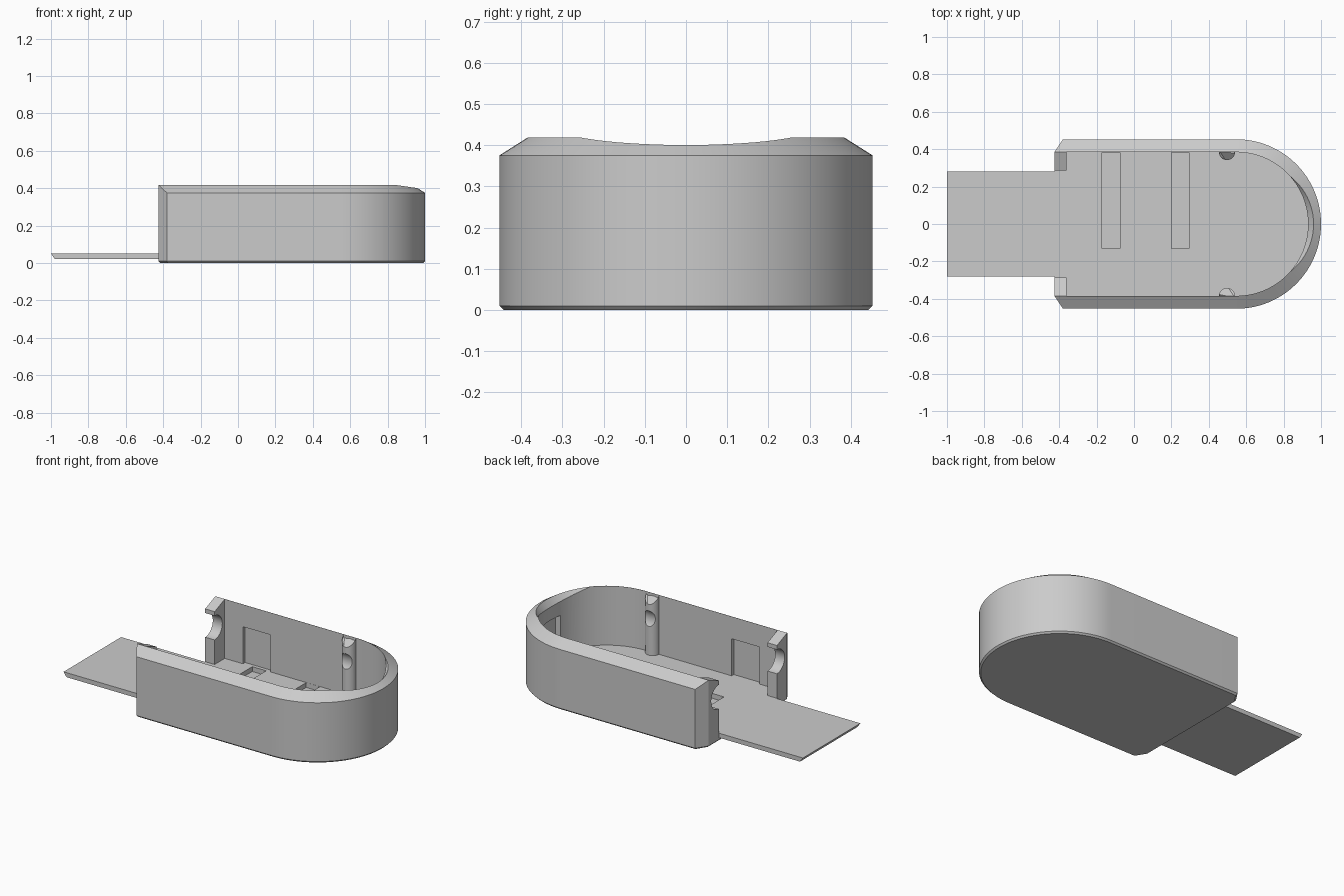
import bpy, bmesh, math

cube = bpy.data.objects.get("Cube")
if cube:
    bpy.data.objects.remove(cube, do_unlink=True)

grey = bpy.data.materials.new("plain grey")
grey.use_nodes = True
colour = (0.6, 0.6, 0.6, 1)
grey.diffuse_color = colour
grey.node_tree.nodes["Principled BSDF"].inputs["Base Color"].default_value = colour

ARC_X = 0.547            # centre of the rounded end
OUTER, INNER = 0.453, 0.384
FRONT_X, FLOOR, TOP = -0.425, 0.05, 0.418


def loft(name, rings):
    """Closed solid through rings that have equal point counts."""
    bm = bmesh.new()
    loops = [[bm.verts.new(p) for p in ring] for ring in rings]
    n = len(loops[0])
    bm.faces.new(loops[0])
    bm.faces.new(loops[-1])
    for a, b in zip(loops, loops[1:]):
        for i in range(n):
            j = (i + 1) % n
            bm.faces.new((a[i], a[j], b[j], b[i]))
    bmesh.ops.remove_doubles(bm, verts=bm.verts, dist=0.0001)
    bmesh.ops.recalc_face_normals(bm, faces=bm.faces)
    mesh = bpy.data.meshes.new(name)
    bm.to_mesh(mesh)
    bm.free()
    mesh.materials.append(grey)
    obj = bpy.data.objects.new(name, mesh)
    bpy.context.collection.objects.link(obj)
    return obj


def outline(r, z, front, corner_x, corner_y):
    """Straight sides, round end and angled front corners."""
    pts = [(front, -corner_y, z), (corner_x, -r, z)]
    steps = 56
    for i in range(steps + 1):
        a = math.pi * (i / steps - 0.5)
        pts.append((ARC_X + r * math.cos(a), r * math.sin(a), z))
    return pts + [(corner_x, r, z), (front, corner_y, z)]


def box(name, x0, x1, y0, y1, z0, z1):
    return loft(name, [[(x0, y0, z), (x1, y0, z), (x1, y1, z), (x0, y1, z)]
                       for z in (z0, z1)])


def circle(r, n=40):
    return [(r * math.cos(2 * math.pi * i / n), r * math.sin(2 * math.pi * i / n))
            for i in range(n)]


def combine(target, tool, operation="DIFFERENCE"):
    tool.hide_render = True
    mod = target.modifiers.new("combine", "BOOLEAN")
    mod.operation, mod.solver, mod.object = operation, "EXACT", tool
    bpy.context.view_layer.objects.active = target
    bpy.ops.object.modifier_apply(modifier=mod.name)
    bpy.data.objects.remove(tool, do_unlink=True)


# Outer shell with a small bottom bevel and a sloping rim
shell = loft("case_shell", [
    outline(OUTER - 0.01, 0, FRONT_X + 0.01, -0.375, 0.38),
    outline(OUTER, 0.01, FRONT_X, -0.38, 0.385),
    outline(OUTER, 0.375, FRONT_X, -0.38, 0.385),
    outline(0.385, TOP, FRONT_X, FRONT_X, 0.385)])

# Main cavity
combine(shell, loft("cavity", [outline(INNER, z, -0.36, -0.3, INNER)
                               for z in (FLOOR, 0.6)]))

# Front opening with sloping tops on its two jambs
half = [(0.285, FLOOR), (0.285, 0.378), (0.385, TOP), (0.385, 0.6)]
section = half + [(-y, z) for y, z in reversed(half)]
combine(shell, loft("opening", [[(x, y, z) for y, z in section]
                                for x in (-0.5, -0.35)]))

# Half-round posts on the side walls with slanted tops
for side in (-1, 1):
    ring = [(0.497 + x, side * 0.385 + y) for x, y in circle(0.043, 32)]
    combine(shell, loft("post", [
        [(x, y, 0.03) for x, y in ring],
        [(x, y, 0.412 - 1.1 * abs(abs(y) - 0.385)) for x, y in ring]]), "UNION")

# Round bites through the jambs and posts, and pockets in the side walls
for side in (-1, 1):
    combine(shell, loft("bite", [[(x, side * 0.285 + a, 0.277 + b)
                                  for a, b in circle(0.075)] for x in (-0.5, 0.6)]))
    low, high = sorted((side * 0.36, side * 0.405))
    combine(shell, box("wall_pocket", -0.235, -0.045, low, high, FLOOR, 0.28))

# Pocket and conical relief in the rounded end
combine(shell, box("end_pocket", 0.85, 0.955, -0.085, 0.085, FLOOR, 0.28))
combine(shell, loft("end_relief", [
    [(0.67 + x, y, z) for x, y in circle(r, 72)]
    for r, z in ((0.2, 0.28), (0.32, 0.44))]))

# Floor troughs
for x in (-0.17, 0.2):
    combine(shell, box("trough", x, x + 0.095, -0.13, 0.383, 0.02, 0.1))

# Flat tongue with an undercut tip
profile = [(FRONT_X, 0.022), (-0.98, 0.022), (-1, FLOOR), (FRONT_X, FLOOR)]
tongue = loft("tongue", [[(x, y, z) for x, z in profile] for y in (-0.282, 0.282)])

# Smooth curves, sharp edges
bpy.ops.object.select_all(action="DESELECT")
shell.select_set(True)
bpy.context.view_layer.objects.active = shell
bpy.ops.object.shade_smooth_by_angle(angle=math.radians(20))
